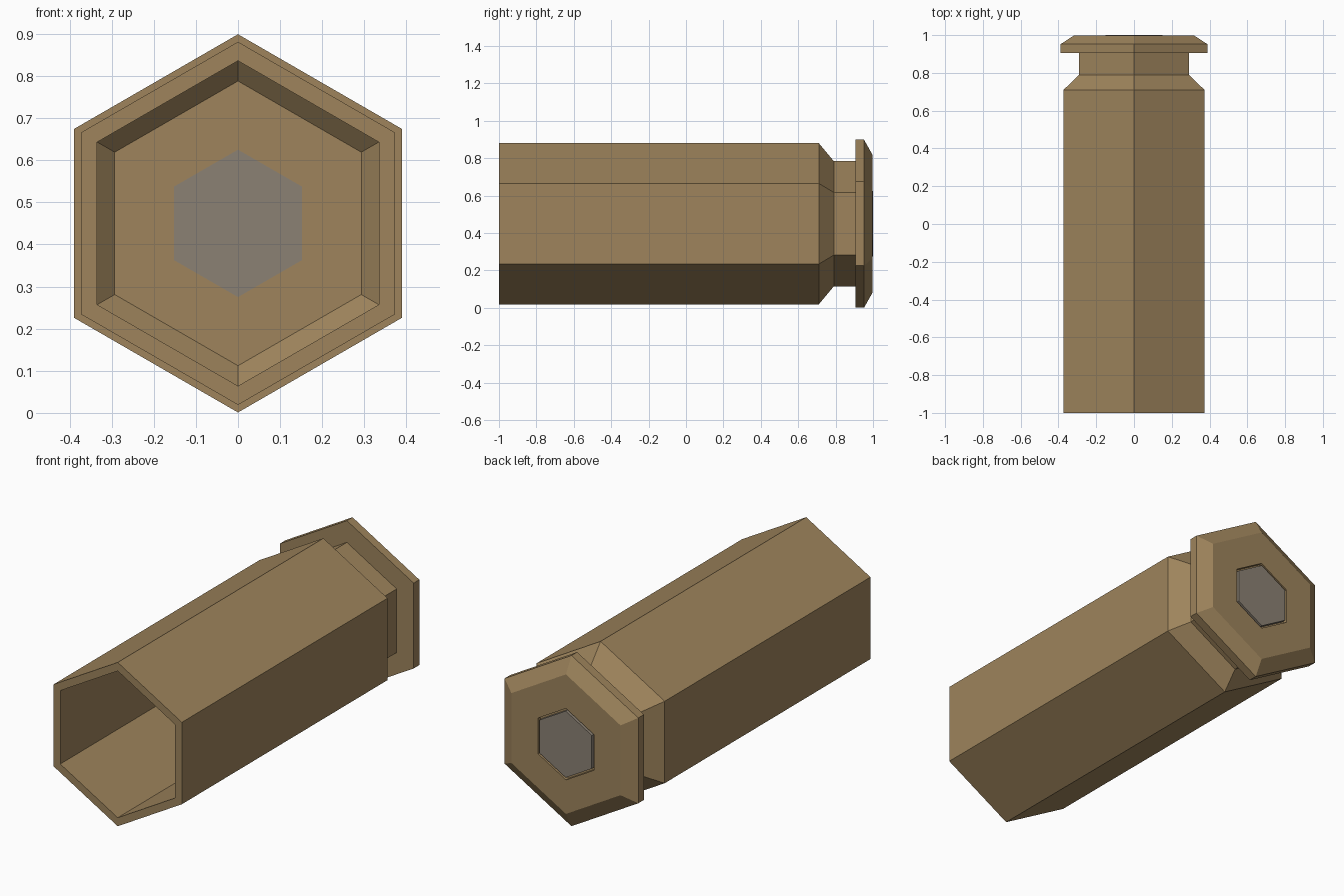
import bpy, bmesh, math

if "Cube" in bpy.data.objects:
    bpy.data.objects.remove(bpy.data.objects["Cube"])

CENTRE_Z = 0.45
SIDES = 6


def material(name, rgb):
    m = bpy.data.materials.new(name)
    m.diffuse_color = (*rgb, 1.0)
    m.use_nodes = True
    m.node_tree.nodes["Principled BSDF"].inputs["Base Color"].default_value = m.diffuse_color
    return m


def hex_lathe(name, profile, mat):
    """Sweep (radius, y) points around the y axis with six flat sides, capping both ends."""
    bm = bmesh.new()
    rings = []
    for r, y in profile:
        ring = []
        for i in range(SIDES):
            a = math.tau * i / SIDES
            ring.append(bm.verts.new((r * math.sin(a), y, CENTRE_Z + r * math.cos(a))))
        rings.append(ring)
    for a, b in zip(rings, rings[1:]):
        for i in range(SIDES):
            j = (i + 1) % SIDES
            bm.faces.new((a[i], a[j], b[j], b[i]))
    bm.faces.new(rings[0])
    bm.faces.new(rings[-1])
    bmesh.ops.recalc_face_normals(bm, faces=bm.faces[:])
    mesh = bpy.data.meshes.new(name)
    bm.to_mesh(mesh)
    bm.free()
    mesh.materials.append(mat)
    obj = bpy.data.objects.new(name, mesh)
    bpy.context.collection.objects.link(obj)
    return obj


brass = material("dull brass", (0.342, 0.231, 0.107))
steel = material("warm grey metal", (0.258, 0.220, 0.175))

# Hollow casing: inner floor, inner wall, mouth, body, shoulder, groove, rim, rear pocket
hex_lathe("casing", [
    (0.338, 0.75), (0.386, 0.71), (0.386, -1.0),
    (0.431, -1.0), (0.431, 0.71), (0.335, 0.79),
    (0.335, 0.905), (0.449, 0.905), (0.449, 0.952),
    (0.367, 0.998), (0.188, 0.998), (0.188, 0.975),
], brass)

# Cap set in the rear pocket, reaching through to the inner floor
hex_lathe("rear_cap", [(0.175, 0.748), (0.175, 1.0)], steel)
